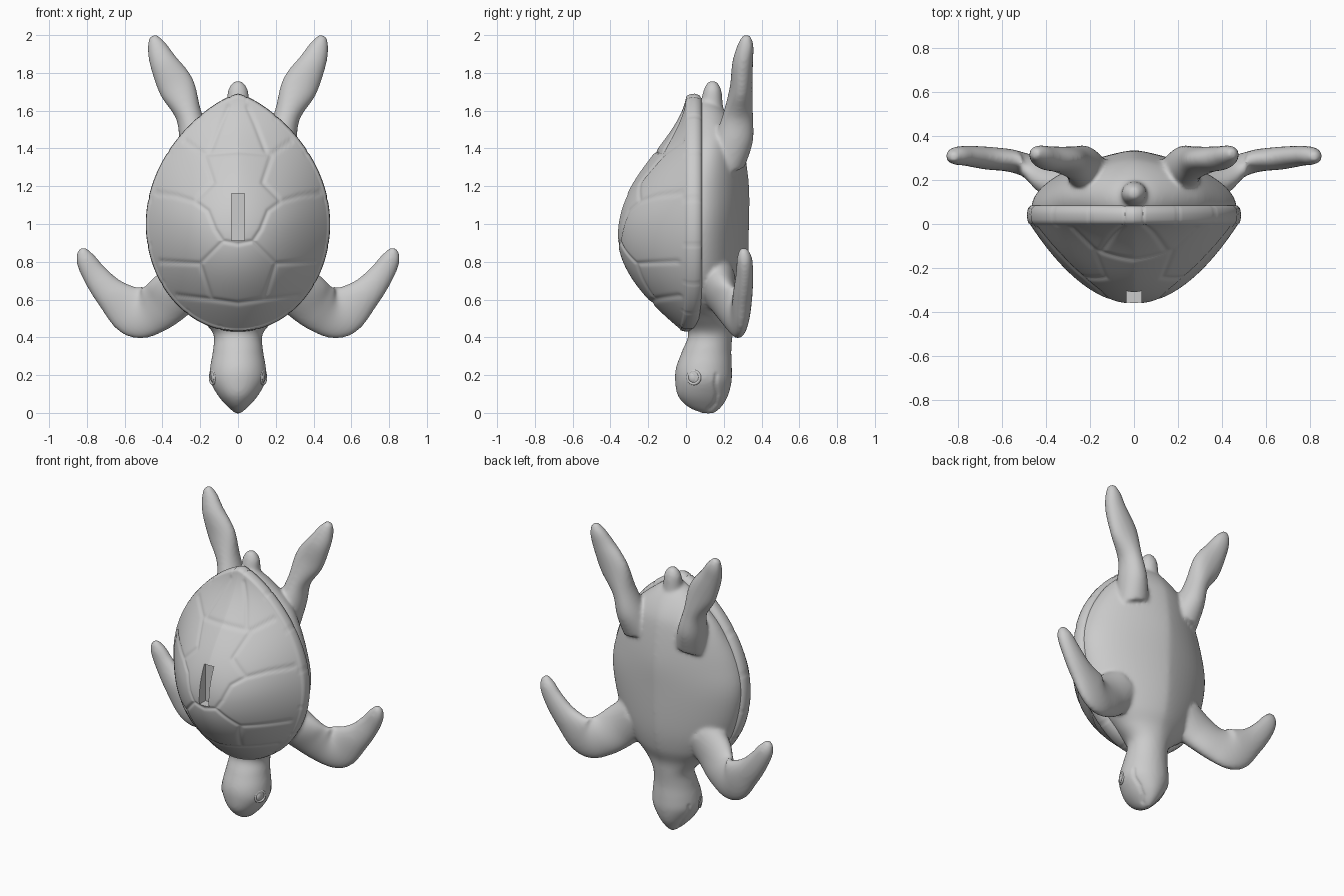
import bpy, bmesh, math
from mathutils import Vector, Matrix

if "Cube" in bpy.data.objects:
    bpy.data.objects.remove(bpy.data.objects["Cube"])


def new_object(name, bm):
    bmesh.ops.recalc_face_normals(bm, faces=bm.faces)
    me = bpy.data.meshes.new(name)
    bm.to_mesh(me)
    bm.free()
    ob = bpy.data.objects.new(name, me)
    bpy.context.collection.objects.link(ob)
    return ob


def bake(ob):
    """Replace the mesh by its modified result."""
    dg = bpy.context.evaluated_depsgraph_get()
    me = bpy.data.meshes.new_from_object(ob.evaluated_get(dg))
    ob.modifiers.clear()
    ob.data = me


def smooth(ob, angle=40):
    bpy.ops.object.select_all(action='DESELECT')
    ob.select_set(True)
    bpy.context.view_layer.objects.active = ob
    bpy.ops.object.shade_smooth_by_angle(angle=math.radians(angle))


def bridge(bm, rings):
    for a, b in zip(rings, rings[1:]):
        n = len(a)
        for i in range(n):
            bm.faces.new((a[i], a[(i + 1) % n], b[(i + 1) % n], b[i]))


def loft(bm, pts, side=1, n=64, sub=6):
    """Smooth tube through (x, y, z, half width, half thickness[, pinch]) sections."""
    p = [Vector(q if len(q) == 6 else (*q, 1)) for q in pts]
    path = []
    for i in range(len(p) - 1):
        a, b, c, d = p[max(i - 1, 0)], p[i], p[i + 1], p[min(i + 2, len(p) - 1)]
        for k in range(sub):
            t = k / sub
            path.append(0.5 * (2 * b + (c - a) * t + (2 * a - 5 * b + 4 * c - d) * t * t
                               + (3 * b - a - 3 * c + d) * t ** 3))
    path.append(p[-1])
    rings = []
    for i, q in enumerate(path):
        d = path[min(i + 1, len(path) - 1)] - path[max(i - 1, 0)]
        w = Vector((d[2], 0, -d[0])).normalized()
        ring = []
        for k in range(n):
            a = 2 * math.pi * k / n
            c = math.copysign(abs(math.cos(a)) ** q[5], math.cos(a))
            v = Vector(q[:3]) + w * q[3] * c + Vector((0, q[4] * math.sin(a), 0))
            ring.append(bm.verts.new((v.x * side, v.y, v.z)))
        rings.append(ring)
    bridge(bm, rings)
    bm.faces.new(rings[0])
    bm.faces.new(rings[-1])


def line_distance(x, z, lines):
    best = 9
    p = Vector((x, z))
    for line in lines:
        for a, b in zip(line, line[1:]):
            a, b = Vector(a), Vector(b)
            t = max(0, min(1, (p - a).dot(b - a) / (b - a).length_squared))
            best = min(best, (p - a - (b - a) * t).length)
    return best


# Body, neck and head, with the limbs and tail fused into one skin
torso = [(0, .12, -.004, .012, .03), (0, .10, .03, .052, .088), (0, .09, .09, .105, .133),
         (0, .092, .17, .148, .15), (0, .095, .24, .148, .148), (0, .11, .33, .133, .13),
         (0, .13, .42, .132, .118), (0, .11, .50, .205, .15, 1.2), (0, .085, .60, .32, .215, 1.4),
         (0, .07, .75, .415, .255, 1.5), (0, .07, 1.0, .468, .264, 1.5), (0, .07, 1.2, .435, .264, 1.5),
         (0, .11, 1.4, .335, .197, 1.4), (0, .12, 1.5, .25, .155, 1.3), (0, .11, 1.6, .13, .095),
         (0, .10, 1.65, .05, .04)]
front_flipper = [(.24, .16, .72, .13, .10), (.34, .185, .63, .135, .085), (.44, .24, .553, .13, .065),
                 (.545, .285, .537, .138, .052), (.67, .30, .628, .09, .052), (.76, .31, .735, .067, .046),
                 (.81, .31, .82, .05, .04), (.825, .305, .872, .02, .02)]
hind_flipper = [(.19, .21, 1.30, .10, .10), (.225, .25, 1.44, .085, .105), (.262, .275, 1.58, .07, .08),
                (.325, .292, 1.725, .097, .06), (.395, .30, 1.855, .074, .055), (.432, .315, 1.945, .05, .043),
                (.45, .32, 1.998, .02, .022)]
tail = [(0, .13, 1.50, .085, .085), (0, .135, 1.62, .062, .062), (0, .14, 1.71, .053, .047),
        (0, .14, 1.757, .022, .022)]
bm = bmesh.new()
loft(bm, torso)
loft(bm, tail)
for s in (1, -1):
    loft(bm, front_flipper, s)
    loft(bm, hind_flipper, s)
body = new_object("body", bm)
m = body.modifiers.new("fuse", 'REMESH')
m.mode = 'VOXEL'
m.voxel_size = .01
m = body.modifiers.new("soften", 'SMOOTH')
m.factor = .5
m.iterations = 14
bake(body)

# Mouth crease pressed into the head
mouth = [[(.125, .02), (.155, .05), (.165, .10), (.155, .15), (.16, .20)]]
for v in body.data.vertices:
    if v.co.z < .25:
        d = line_distance(v.co.y, v.co.z, mouth)
        v.co -= v.normal * .007 * math.exp(-(d / .01) ** 2)
smooth(body, 80)

# Shell: egg-shaped dome with a rolled rim
N, ROWS, APEX = 256, 76, .94
rim = [(.985, .004), (.995, .02), (1, .045), (.99, .07), (.96, .085), (.5, .085)]
bm = bmesh.new()
rings = []
for r in range(1, ROWS + 1 + len(rim)):
    ring = []
    for i in range(N):
        a = 2 * math.pi * i / N
        up, sn = -math.cos(a), math.sin(a)
        ox = .488 * math.copysign(abs(sn) ** (1.5 if up > 0 else 1), sn)
        oz = 1 + up * (.69 if up > 0 else .57)
        if r <= ROWS:
            t = r / ROWS
            k = max(0, up) ** 2
            steep = .75 * .5 * (1 + math.cos(math.pi * t ** 1.2)) + .25 * (1 - t ** 1.5)
            y = -.362 * ((1 - t * t) * (1 - k) + steep * k)
            t *= .972
        else:
            t, y = rim[r - ROWS - 1]
        y -= .035 * max(0, -up) ** 6 * t ** 4      # rim dips in front of the neck
        if i % 16 == 8 and .95 < t:
            t -= .006                              # notches between rim plates
        ring.append(bm.verts.new((ox * t, y, APEX + (oz - APEX) * t)))
    rings.append(ring)
bridge(bm, rings)
top = bm.verts.new((0, -.362, APEX))
for i in range(N):
    bm.faces.new((top, rings[0][i], rings[0][(i + 1) % N]))
bm.faces.new(rings[-1])
bmesh.ops.recalc_face_normals(bm, faces=bm.faces)

# Plate grooves, mirrored through |x|
plates = [[(0, .895), (.08, .91), (.12, .97), (.16, 1.07), (.23, 1.12), (.33, 1.15), (.44, 1.165)],
          [(.23, 1.12), (.13, 1.22), (.18, 1.37), (0, 1.385)],
          [(.18, 1.37), (.28, 1.44)], [(.15, 1.375), (.09, 1.53), (.05, 1.62)],
          [(.08, .91), (.20, .79), (.41, .80)],
          [(.20, .79), (.14, .60), (0, .58)], [(.14, .60), (.32, .62)]]
bm.normal_update()
for ring in rings[:ROWS - 2]:
    for v in ring:
        d = line_distance(abs(v.co.x), v.co.z, plates)
        v.co -= v.normal * .006 * math.exp(-(d / .011) ** 2)
shell = new_object("shell", bm)

# Slot cut into the top of the shell
bm = bmesh.new()
bmesh.ops.create_cube(bm, size=1, matrix=Matrix.Translation((0, -.395, 1.037))
                      @ Matrix.Diagonal((.07, .2, .25, 1)))
cutter = new_object("slot_cutter", bm)
cutter.hide_render = True
m = shell.modifiers.new("slot", 'BOOLEAN')
m.operation = 'DIFFERENCE'
m.solver = 'EXACT'
m.object = cutter
bake(shell)
bpy.data.objects.remove(cutter)
smooth(shell, 50)

# Eyes with raised lids
for s, label in ((1, "right"), (-1, "left")):
    bpy.ops.mesh.primitive_uv_sphere_add(segments=24, ring_count=12, location=(s * .123, .042, .188))
    eye = bpy.context.object
    eye.name = label + "_eye"
    eye.scale = (.02, .03, .033)
    smooth(eye, 80)
    bpy.ops.mesh.primitive_torus_add(major_radius=.034, minor_radius=.008, major_segments=32,
                                     minor_segments=10, location=(s * .133, .042, .188),
                                     rotation=(0, math.pi / 2, -s * .4))
    lid = bpy.context.object
    lid.name = label + "_eyelid"
    smooth(lid, 80)
